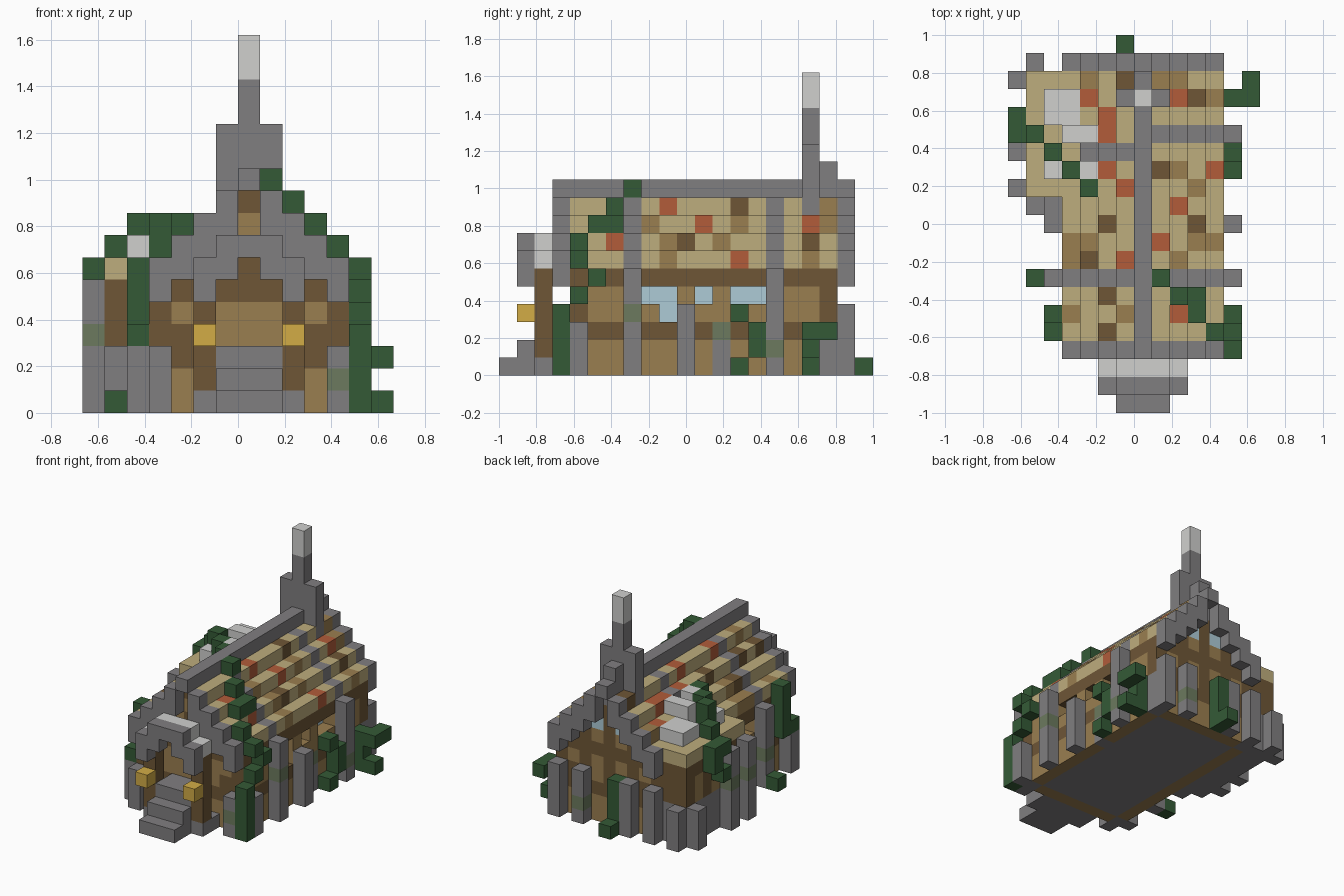
import bpy
import bmesh

CELL = 2 / 21

cube = bpy.data.objects.get("Cube")
if cube:
    bpy.data.objects.remove(cube, do_unlink=True)


def linear(value):
    value /= 255
    return value / 12.92 if value <= 0.04 else ((value + 0.055) / 1.055) ** 2.4


palette = {
    "stone": (128, 126, 128), "pale_stone": (208, 208, 206),
    "timber": (110, 86, 54), "plank": (154, 126, 80),
    "straw": (190, 173, 125), "clay": (178, 92, 58),
    "leaf": (52, 90, 54), "moss": (108, 122, 94),
    "lamp": (210, 172, 70), "glass": (174, 203, 214),
}
names = list(palette)
materials = []
for name, rgb in palette.items():
    mat = bpy.data.materials.new(name)
    colour = [linear(c) for c in rgb] + [1]
    mat.use_nodes = True
    mat.diffuse_color = colour
    mat.node_tree.nodes["Principled BSDF"].inputs["Base Color"].default_value = colour
    materials.append(mat)

# Every block: (x, y, z) -> (part, colour); x counts from the ridge, y from the front
blocks = {}


def span(v):
    return range(v[0], v[1] + 1) if isinstance(v, tuple) else (v,)


def fill(part, colour, x, y, z):
    for a in span(x):
        for b in span(y):
            for c in span(z):
                blocks[a, b, c] = (part, colour)


def pair(part, colour, x, y, z):
    for side in (-x, x):
        fill(part, colour, side, y, z)


def window(x, y, z):
    """Glass set one block back into the side wall."""
    for b in span(y):
        blocks.pop((x, b, z), None)
    fill("windows", "glass", x - 1 if x > 0 else x + 1, y, z)


# House walls: planks between timber beams
FRONT, BACK = 4, 18
LENGTH = (FRONT, BACK)
fill("house_walls", "plank", (-4, 4), LENGTH, (0, 4))
for level in (2, 5):
    fill("house_walls", "timber", (-4, 4), LENGTH, level)
for end in LENGTH:
    pair("house_walls", "stone", 4, end, (0, 2))
    pair("house_walls", "timber", 4, end, (3, 4))
    pair("house_walls", "timber", 3, end, 3)
fill("floor", "stone", (-3, 3), (5, 17), 0)

# Gable ends with a centre post and braces
for d in range(4):
    for side in (-d, d):
        fill("gable_walls", "plank", side, LENGTH, (6, 9 - d))
        for end in LENGTH:
            fill("gable_walls", "timber", side, end, 9 - d)
for end in LENGTH:
    fill("gable_walls", "timber", 0, end, (6, 7))
fill("gable_walls", "timber", 0, BACK, (3, 8))
pair("gable_walls", "timber", 2, BACK, (3, 6))
pair("windows", "glass", 1, BACK, 7)

# Side windows
for x in (-4, 4):
    window(x, (8, 9), 4)
    window(x, 9, 3)
    window(x, 11, 4)
window(4, (13, 14), 4)

# Stepped roof with worn patches
for d in range(1, 5):
    pair("roof", "straw", d, LENGTH, 10 - d)


def patch(colour, spots):
    for x, y in spots:
        fill("roof", colour, x, y, 10 - abs(x))


patch("clay", [(1, 9), (2, 5), (2, 11), (2, 17), (3, 6), (4, 13), (-1, 8),
               (-1, 12), (-2, 13), (-2, 15), (-2, 16), (-3, 17)])
patch("timber", [(1, 13), (3, 10), (3, 17), (-1, 18), (-2, 4), (-2, 6),
                 (-2, 10), (-3, 8), (-3, 12)])
patch("plank", [(1, 18), (2, 18), (2, 8), (2, 13), (3, 9), (3, 12), (4, 9),
                (4, 17), (-3, 18), (-3, 9), (-4, 9), (-4, 8), (-4, 5), (-1, 5)])

# Stone ridge, roof ribs and overhanging gable arches
fill("ridge", "stone", 0, (3, 19), 10)
for d in range(1, 5):
    pair("roof_ribs", "stone", d, 7, 10 - d)
    fill("roof_ribs", "stone", d, 15, 10 - d)
    fill("roof_ribs", "stone", -d, 14, 10 - d)
    for end in (3, 19):
        pair("gable_arches", "stone", d, end, (9 - d, 10 - d))

# Chimney
fill("chimney", "stone", (-1, 1), 17, (8, 12))
fill("chimney", "stone", 0, 17, (13, 14))
fill("chimney", "pale_stone", 0, 17, (15, 16))
fill("chimney", "stone", 0, 18, (9, 11))

# Buttresses along the walls
pair("buttresses", "stone", 5, 7, (0, 5))
pair("buttresses", "stone", 5, 10, (0, 3))
pair("buttresses", "stone", 5, 4, (0, 2))
pair("buttresses", "stone", 4, 3, (0, 2))
fill("buttresses", "stone", 5, 15, (0, 5))
fill("buttresses", "stone", 4, 12, (0, 2))
for x in (-4, -2, 2, 4):
    fill("buttresses", "stone", x, 19, (0, 3))
for spot in ((5, 7, 3), (5, 15, 1), (4, 12, 2), (4, 3, 1), (-5, 7, 2), (2, 19, 1)):
    fill("buttresses", "moss", *spot)

# Side wing: stone base, timber walls, thatch and rubble on top
WING = (12, 18)
fill("wing_walls", "stone", (-6, -5), WING, (0, 2))
fill("wing_walls", "timber", (-6, -5), WING, (3, 5))
for y in (13, 15, 17):
    fill("wing_walls", "plank", -6, y, (3, 4))
fill("wing_roof", "straw", (-6, -4), WING, 6)
fill("wing_buttresses", "stone", -6, 11, (0, 2))
fill("wing_buttresses", "stone", -5, 11, (0, 3))
fill("wing_buttresses", "stone", -6, 19, (0, 2))
fill("wing_buttresses", "stone", -7, 18, (0, 2))
for y in (12, 14):
    fill("wing_buttresses", "stone", -7, y, (0, 5))
    fill("wing_buttresses", "moss", -7, y, 3)
fill("wing_rubble", "pale_stone", (-5, -4), (16, 17), 7)
fill("wing_rubble", "pale_stone", (-4, -3), 15, (7, 8))
fill("wing_rubble", "pale_stone", -5, 13, 7)
fill("wing_rubble", "pale_stone", -3, 13, (7, 8))

# Entrance steps and porch
for step in range(3):
    fill("front_steps", "stone", (-1, 1), (step, 3), step)
fill("porch_base", "stone", (-2, 2), (2, 3), 0)
pair("porch_posts", "timber", 2, 2, (1, 5))
pair("porch_arch", "stone", 2, 1, (5, 6))
pair("porch_arch", "stone", 1, 1, 6)
fill("porch_arch", "stone", (-1, 1), 1, 7)
fill("porch_roof", "pale_stone", (-1, 1), 2, 7)
pair("porch_roof", "pale_stone", 2, 2, 6)
pair("lanterns", "lamp", 2, 1, 3)

# Creeper climbing the left side and roof
for spot in ((5, 3, (0, 3)), (5, 4, 4), (5, 5, 5), (5, 4, 6), (4, 4, 7),
             (3, (5, 6), 8), (2, 6, 9), (1, 7, 10)):
    fill("left_creeper", "leaf", *spot)

# Bushes by the left and back walls
for spot in ((5, 13, 3), (5, 14, (1, 2)), (5, 13, 0), (5, 17, (0, 2)),
             (6, (17, 18), 2), (6, 17, 0), (-1, 19, (0, 3)), (-1, 20, 0)):
    fill("bushes", "leaf", *spot)

# Creepers on the right side and wing
for spot in ((-5, 5, (3, 6)), (-5, 4, 3), (-6, 7, 0), (-3, 12, 8), (-4, 13, (7, 8)),
             (-5, 14, (7, 8)), (-6, 15, 7), (-7, 15, 6), (-7, 16, (5, 6)), (-7, 15, 4)):
    fill("right_creeper", "leaf", *spot)

# Turn the blocks into one mesh per part, keeping only the outer faces
parts = {}
for place, (part, colour) in blocks.items():
    parts.setdefault(part, []).append((place, names.index(colour)))


def block_faces(place):
    for axis in range(3):
        for side in (0, 1):
            near = list(place)
            near[axis] += 2 * side - 1
            if tuple(near) in blocks:
                continue
            loop = []
            for p, q in ((0, 0), (1, 0), (1, 1), (0, 1)):
                corner = list(place)
                corner[axis] += side
                corner[(axis + 1) % 3] += p
                corner[(axis + 2) % 3] += q
                loop.append(tuple(corner))
            yield loop if side else loop[::-1]


for part, cells in parts.items():
    bm = bmesh.new()
    corners = {}
    for place, index in cells:
        for loop in block_faces(place):
            for c in loop:
                if c not in corners:
                    corners[c] = bm.verts.new((c[0] * CELL, (c[1] - 10.5) * CELL, c[2] * CELL))
            face = bm.faces.new([corners[c] for c in loop])
            face.material_index = index
    mesh = bpy.data.meshes.new(part)
    for mat in materials:
        mesh.materials.append(mat)
    bm.to_mesh(mesh)
    bm.free()
    bpy.context.collection.objects.link(bpy.data.objects.new(part, mesh))
